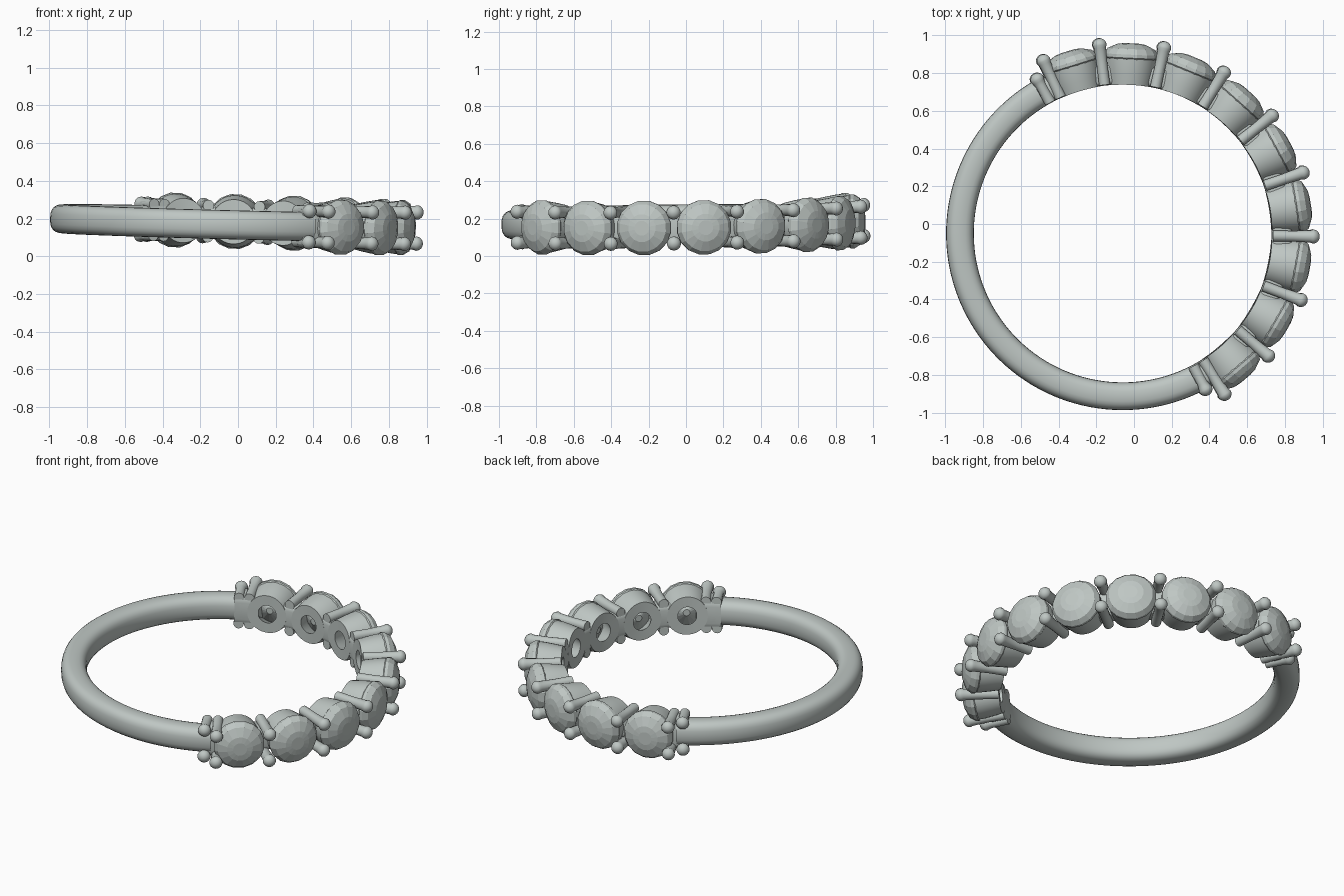
import bpy, bmesh, math
from mathutils import Matrix, Vector

cube = bpy.data.objects.get("Cube")
if cube:
    bpy.data.objects.remove(cube)

INNER, PITCH, MID = 0.79, 19.6, 28.5
PLACE = (Matrix.Translation((-0.06, -0.05, 0.176))
         @ Matrix.Rotation(-0.01 * -1, 4, 'X') @ Matrix.Rotation(0.026, 4, 'Y'))

metal = bpy.data.materials.new("pale grey metal")
metal.use_nodes = True
grey = (0.52, 0.57, 0.55, 1)
metal.diffuse_color = grey
metal.node_tree.nodes["Principled BSDF"].inputs["Base Color"].default_value = grey


def polar(r, deg, z=0):
    a = math.radians(deg)
    return Vector((r * math.cos(a), r * math.sin(a), z))


def finish(name, bm, smooth=True):
    bmesh.ops.remove_doubles(bm, verts=bm.verts, dist=0.0001)
    bmesh.ops.recalc_face_normals(bm, faces=bm.faces)
    mesh = bpy.data.meshes.new(name)
    bm.to_mesh(mesh)
    bm.free()
    mesh.materials.append(metal)
    ob = bpy.data.objects.new(name, mesh)
    bpy.context.collection.objects.link(ob)
    ob.matrix_world = PLACE
    if smooth:
        bpy.ops.object.select_all(action='DESELECT')
        ob.select_set(True)
        bpy.context.view_layer.objects.active = ob
        bpy.ops.object.shade_smooth_by_angle(angle=math.radians(40))
    return ob


def skin(bm, rings, closed_rows):
    """Bridge consecutive rings of vertices with quads."""
    n = len(rings[0])
    pairs = list(zip(rings, rings[1:]))
    if closed_rows:
        pairs.append((rings[-1], rings[0]))
    for a, b in pairs:
        for i in range(n):
            j = (i + 1) % n
            bm.faces.new((a[i], a[j], b[j], b[i]))


def sweep(name, section, start, end, steps):
    """Sweep a closed (radius, height) section round the ring."""
    bm = bmesh.new()
    rings = []
    for k in range(steps + 1):
        ang = start + (end - start) * k / steps
        rings.append([bm.verts.new(polar(r, ang, z)) for r, z in section])
    skin(bm, rings, False)
    bm.faces.new(rings[0])
    bm.faces.new(rings[-1])
    return finish(name, bm)


def lathe(name, profile, deg, height=0, seg=24, closed=False, smooth=True):
    """Turn a (width, distance) profile about a radial axis."""
    bm = bmesh.new()
    out, side = polar(1, deg), polar(1, deg + 90)
    rings = []
    for w, d in profile:
        ring = []
        for i in range(seg):
            a = math.tau * (i + 0.5) / seg
            t, z = w * math.cos(a), w * math.sin(a) + height
            depth = math.sqrt(INNER ** 2 - t * t) if d == INNER else d
            ring.append(bm.verts.new(out * depth + side * t + Vector((0, 0, z))))
        rings.append(ring)
    skin(bm, rings, closed)
    if not closed:
        bm.faces.new(rings[0])
        bm.faces.new(rings[-1])
    return finish(name, bm, smooth)


def rounded(r0, r1, half, power, n=24):
    """Rounded box section between two radii."""
    pts = []
    for i in range(n):
        a = math.tau * i / n
        c, s = math.cos(a), math.sin(a)
        pts.append(((r0 + r1) / 2 + (r1 - r0) / 2 * math.copysign(abs(c) ** power, c),
                    half * math.copysign(abs(s) ** power, s)))
    return pts


# Plain half of the band
low, high = MID - 4.5 * PITCH, MID + 4.5 * PITCH
sweep("band", rounded(INNER, 0.937, 0.077, 0.75), high, low + 360, 72)

# Stones with their open-backed cups
cup = [(0.055, INNER), (0.118, INNER), (0.128, 0.84), (0.138, 0.9),
       (0.141, 0.945), (0.125, 0.945), (0.085, 0.86)]
stone = [(0.02, 0.835), (0.135, 0.92), (0.147, 0.932), (0.147, 0.95),
         (0.128, 0.98), (0.075, 1.004), (0.04, 1.009)]
for k in range(9):
    deg = MID + (k - 4) * PITCH
    lathe(f"cup_{k + 1}", cup, deg, seg=36, closed=True)
    lathe(f"stone_{k + 1}", stone, deg, seg=16, smooth=False)

# Rounded claws, in upper and lower pairs
def claw_pair(name, deg, tip):
    shape = [(0.03, INNER + 0.005), (0.029, 0.9), (0.033, tip - 0.05)]
    for i in range(6):
        a = math.radians(i * 17)
        shape.append((0.037 * math.cos(a) + 0.001, tip - 0.036 + 0.036 * math.sin(a)))
    for label, z in (("upper", 0.083), ("lower", -0.083)):
        lathe(f"{name}_{label}", shape, deg, z, 14)


for k in range(10):
    deg = MID + (k - 4.5) * PITCH
    if k in (0, 9):
        deg += 2 if k == 0 else -2
    claw_pair(f"claw_{k + 1}", deg, 1.043)
    sweep(f"bridge_{k + 1}", rounded(INNER, 0.9, 0.075, 0.4), deg - 4, deg + 4, 6)

# End shoulders where the setting meets the band
for name, deg, sign in (("front", low, -1), ("back", high, 1)):
    claw_pair(f"end_claw_{name}", deg + sign * 2.4, 0.97)
    sweep(f"shoulder_{name}", rounded(INNER, 0.925, 0.095, 0.45),
          deg - sign * 3, deg + sign * 4.2, 6)
